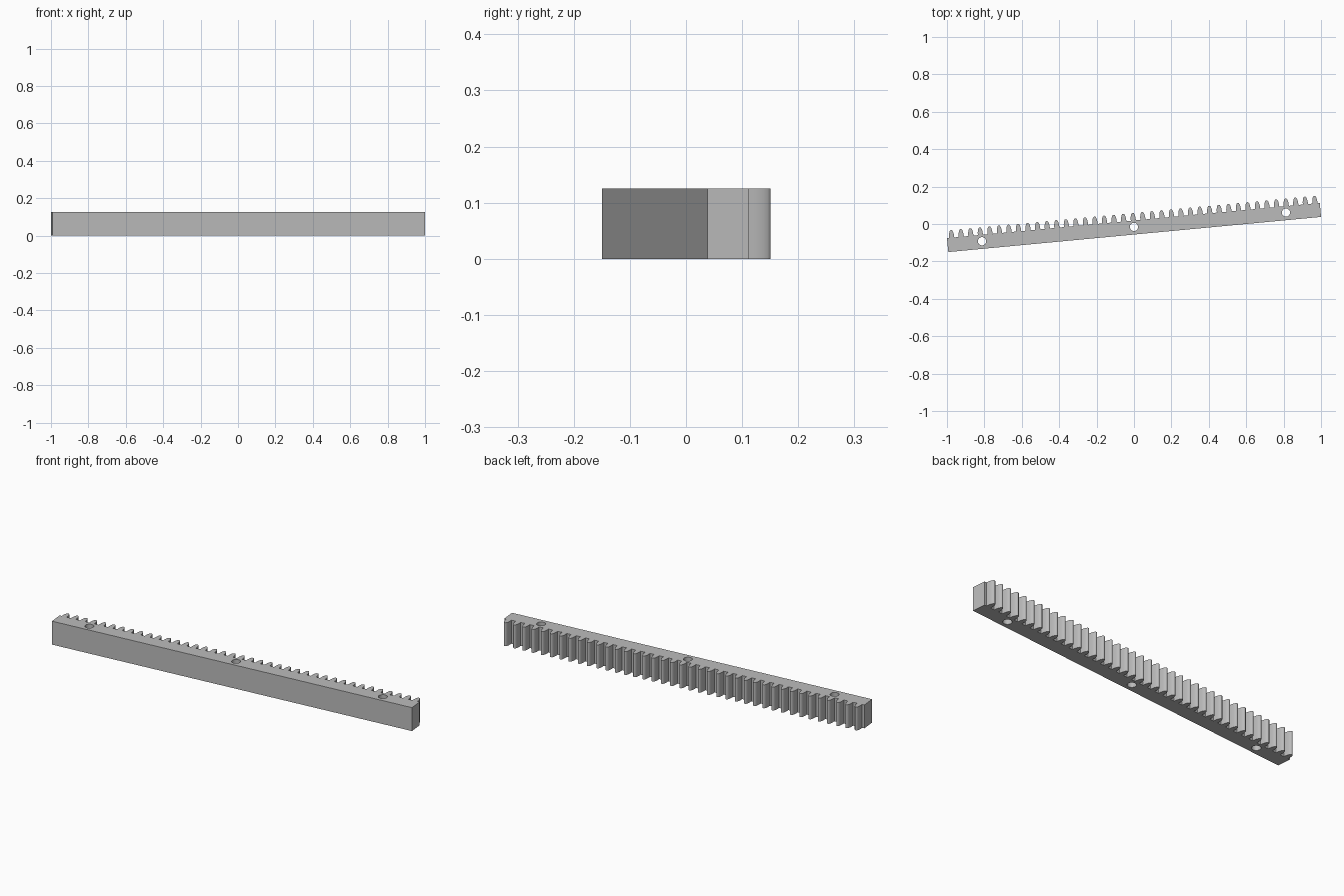
import bpy, bmesh, math
from mathutils import Matrix

cube = bpy.data.objects.get("Cube")
if cube:
    bpy.data.objects.remove(cube, do_unlink=True)

LENGTH, BODY, DEPTH = 2.002, 0.075, 0.125
TEETH, TOOTH_H = 39, 0.0405
PITCH = LENGTH / TEETH
TILT = 0.094

steel = bpy.data.materials.new("grey_steel")
steel.use_nodes = True
steel.diffuse_color = (0.5, 0.5, 0.5, 1)
steel.node_tree.nodes["Principled BSDF"].inputs["Base Color"].default_value = (0.5, 0.5, 0.5, 1)

# Half of one tooth: (half width, height fraction), straight root and rounded tip
half = [(0.0138, 0), (0.0134, 0.3), (0.0122, 0.52), (0.0105, 0.7),
        (0.0082, 0.85), (0.0055, 0.96), (0.0025, 1)]
tooth = [(-w, h) for w, h in half] + [(w, h) for w, h in reversed(half)]

# Rack outline: plain back edge, then the row of teeth
outline = [(LENGTH / 2, BODY), (LENGTH / 2, 0), (-LENGTH / 2, 0), (-LENGTH / 2, BODY)]
for i in range(TEETH):
    centre = (i + 0.5) * PITCH - LENGTH / 2
    outline += [(centre + u, BODY + h * TOOTH_H) for u, h in tooth]

# Tilt in plan, with the bounding box centred on the origin
back_x = -1 + BODY * math.sin(TILT) + LENGTH / 2 * math.cos(TILT)
back_y = -0.15 + LENGTH / 2 * math.sin(TILT)
place = Matrix.Translation((back_x, back_y, 0)) @ Matrix.Rotation(TILT, 4, "Z")


def make_object(name, bm):
    bmesh.ops.recalc_face_normals(bm, faces=bm.faces)
    bm.transform(place)
    mesh = bpy.data.meshes.new(name)
    bm.to_mesh(mesh)
    bm.free()
    mesh.materials.append(steel)
    obj = bpy.data.objects.new(name, mesh)
    bpy.context.collection.objects.link(obj)
    return obj


# Toothed bar
bm = bmesh.new()
face = bm.faces.new([bm.verts.new((u, v, 0)) for u, v in outline])
top = bmesh.ops.extrude_face_region(bm, geom=[face])["geom"]
bmesh.ops.translate(bm, vec=(0, 0, DEPTH),
                    verts=[g for g in top if isinstance(g, bmesh.types.BMVert)])
rack = make_object("toothed_rack", bm)

# Three mounting holes
bm = bmesh.new()
for u in (-0.816, 0, 0.816):
    bmesh.ops.create_cone(bm, cap_ends=True, segments=32, radius1=0.022, radius2=0.022,
                          depth=DEPTH * 2, matrix=Matrix.Translation((u, 0.0405, DEPTH / 2)))
cutter = make_object("hole_cutter", bm)
cutter.hide_render = True

bpy.ops.object.select_all(action="DESELECT")
rack.select_set(True)
bpy.context.view_layer.objects.active = rack
mod = rack.modifiers.new("mounting_holes", "BOOLEAN")
mod.operation = "DIFFERENCE"
mod.solver = "EXACT"
mod.object = cutter
bpy.ops.object.modifier_apply(modifier=mod.name)
bpy.data.objects.remove(cutter, do_unlink=True)
bpy.ops.object.shade_smooth_by_angle(angle=math.radians(35))
